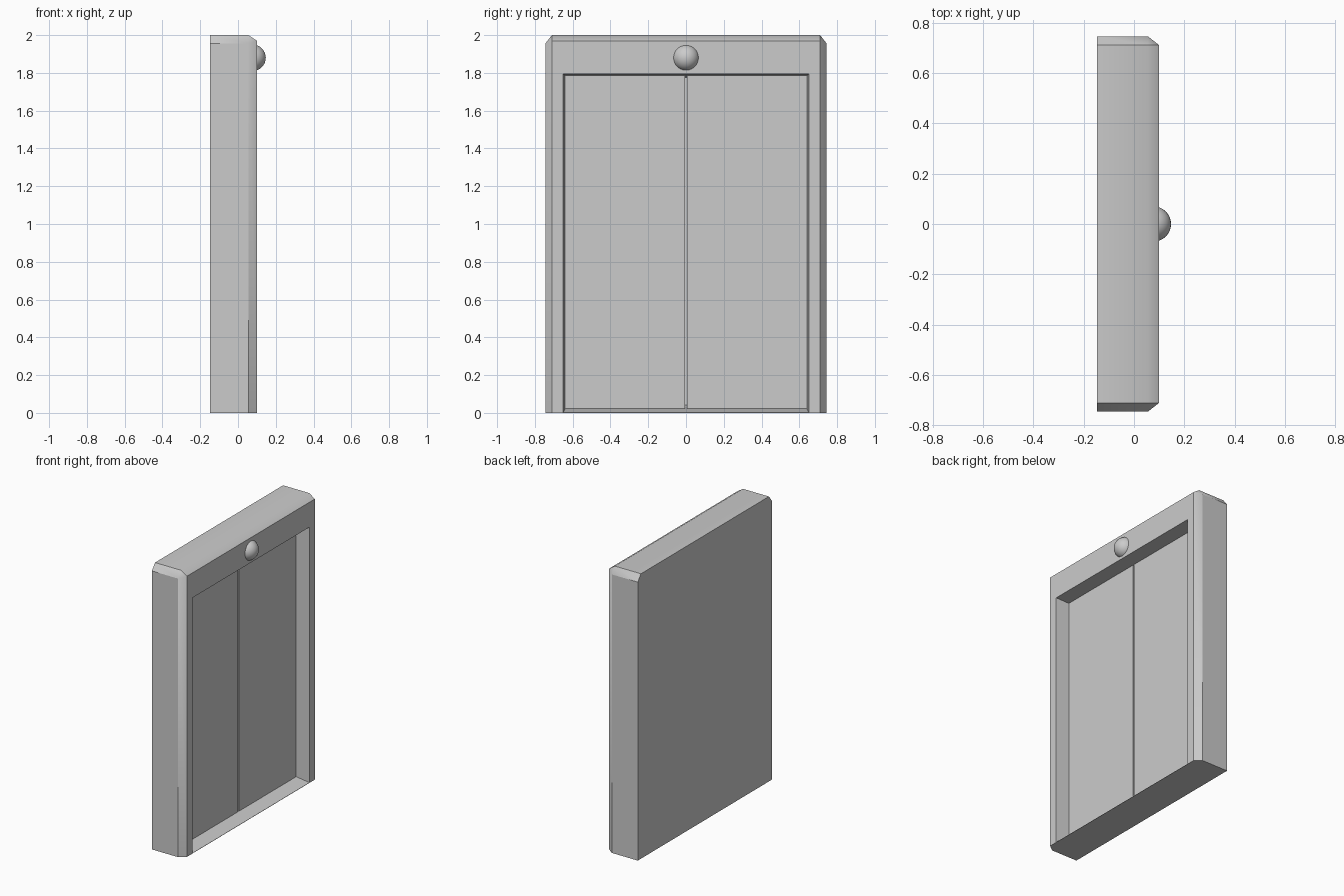
import bpy, bmesh, math

if "Cube" in bpy.data.objects:
    bpy.data.objects.remove(bpy.data.objects["Cube"])


def loft(name, loops, angle=None):
    """Skin a list of (x, [(y, z), ...]) sections and cap both ends."""
    bm = bmesh.new()
    rings = [[bm.verts.new((x, y, z)) for y, z in pts] for x, pts in loops]
    n = len(rings[0])
    for a, b in zip(rings, rings[1:]):
        for i in range(n):
            j = (i + 1) % n
            bm.faces.new((a[i], a[j], b[j], b[i]))
    bm.faces.new(rings[0])
    bm.faces.new(rings[-1])
    bmesh.ops.remove_doubles(bm, verts=bm.verts[:], dist=1e-5)
    bmesh.ops.recalc_face_normals(bm, faces=bm.faces[:])
    mesh = bpy.data.meshes.new(name)
    bm.to_mesh(mesh)
    bm.free()
    obj = bpy.data.objects.new(name, mesh)
    bpy.context.collection.objects.link(obj)
    if angle:
        smooth(obj, angle)
    return obj


def smooth(obj, degrees):
    bpy.ops.object.select_all(action='DESELECT')
    obj.select_set(True)
    bpy.context.view_layer.objects.active = obj
    bpy.ops.object.shade_smooth_by_angle(angle=math.radians(degrees))


def arch(half):
    """Mirror a half outline (bottom to top) into a full arch section."""
    return half + [(-y, z) for y, z in reversed(half)]


# Frame: chamfered slab with a tapered recess in its front
outer = arch([(0.745, 0), (0.745, 1.955), (0.71, 2.0)])
front = arch([(0.71, 0), (0.71, 1.97), (0.71, 1.97)])
opening = arch([(0.65, 0.002), (0.65, 1.795), (0.65, 1.795)])
recess = arch([(0.63, 0.042), (0.63, 1.775), (0.63, 1.775)])
loft("door_frame", [(-0.147, outer), (0.055, outer), (0.1, front),
                    (0.1, opening), (-0.1, recess)], angle=37)

# Two sliding doors with a thin gap between them
for side, label in ((-1, "left"), (1, "right")):
    def panel(edge, low, high):
        return [(side * 0.005, low), (side * edge, low),
                (side * edge, high), (side * 0.005, high)]
    loft(label + "_door", [(-0.1, panel(0.63, 0.042, 1.775)),
                           (0.004, panel(0.64, 0.022, 1.785))])

# Round lamp above the doors
bpy.ops.mesh.primitive_uv_sphere_add(segments=32, ring_count=16, radius=0.07,
                                     location=(0.077, 0, 1.88))
lamp = bpy.context.object
lamp.name = "lamp"
smooth(lamp, 40)
